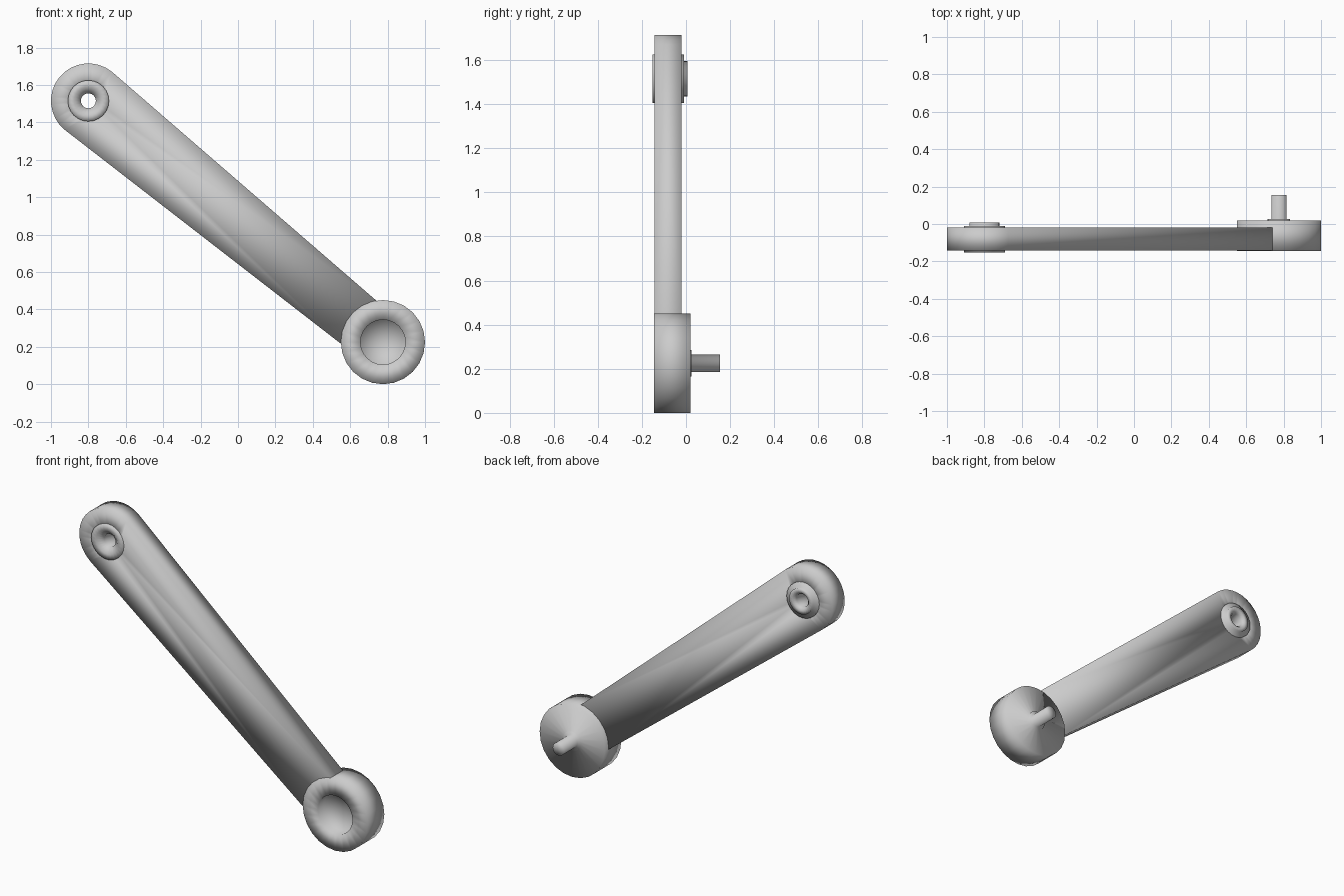
import bpy, bmesh
from math import sin, cos, pi, atan2
from mathutils import Vector

if "Cube" in bpy.data.objects:
    bpy.data.objects.remove(bpy.data.objects["Cube"])

PIVOT = Vector((-0.8, 1.515))   # axle end (x, z)
HUB = Vector((0.775, 0.225))    # pin end (x, z)


def finish(name, bm):
    bmesh.ops.recalc_face_normals(bm, faces=bm.faces)
    for f in bm.faces:
        f.smooth = True
    mesh = bpy.data.meshes.new(name)
    bm.to_mesh(mesh)
    bm.free()
    obj = bpy.data.objects.new(name, mesh)
    bpy.context.collection.objects.link(obj)
    return obj


def lathe(name, centre, profile, sides, closed=False):
    """Spin (radius, y) points around a y-parallel axis."""
    bm = bmesh.new()
    verts = [bm.verts.new((centre.x + r, y, centre.y)) for r, y in profile]
    pairs = list(zip(verts, verts[1:]))
    if closed:
        pairs.append((verts[-1], verts[0]))
    edges = [bm.edges.new(p) for p in pairs]
    bmesh.ops.spin(bm, geom=verts + edges, cent=(centre.x, 0, centre.y),
                   axis=(0, 1, 0), angle=2 * pi, steps=sides)
    bmesh.ops.remove_doubles(bm, verts=bm.verts, dist=0.0005)
    return finish(name, bm)


def add_loop(bm, points, y):
    verts = [bm.verts.new((p.x, y, p.y)) for p in points]
    return [bm.edges.new((verts[i - 1], verts[i])) for i in range(len(verts))]


# Tapered arm plate: round at the pivot, cut off inside the hub ring
along = (HUB - PIVOT).normalized()
side = Vector((-along.y, along.x))
heading = atan2(side.y, side.x)
outline = []
for i in range(17):
    a = heading + pi * i / 16
    outline.append(PIVOT + 0.2 * Vector((cos(a), sin(a))))
end = HUB - along * 0.16
outline += [end - side * 0.149, end + side * 0.149]
hole = [PIVOT + 0.07 * Vector((cos(2 * pi * i / 20), sin(2 * pi * i / 20)))
        for i in range(20)]
bm = bmesh.new()
loops = add_loop(bm, outline, -0.143) + add_loop(bm, hole, -0.143)
bmesh.ops.triangle_fill(bm, edges=loops, use_beauty=True)
res = bmesh.ops.extrude_face_region(bm, geom=bm.faces[:])
moved = [g for g in res["geom"] if isinstance(g, bmesh.types.BMVert)]
bmesh.ops.translate(bm, verts=moved, vec=(0, 0.123, 0))
finish("crank_arm", bm)

# Stepped bushing with a through bore
lathe("pivot_bushing", PIVOT,
      [(0.04, -0.125), (0.075, -0.153), (0.11, -0.153), (0.11, -0.01),
       (0.08, -0.01), (0.08, 0.007), (0.055, 0.007), (0.04, -0.01)], 24, True)

# Dished hub ending in a thin collar and the pin
lathe("hub_and_pin", HUB,
      [(0, -0.09), (0.12, -0.09), (0.12, -0.145), (0.225, -0.145),
       (0.225, 0.02), (0.06, 0.02), (0.06, 0.026), (0.04, 0.026),
       (0.04, 0.155), (0, 0.155)], 24)
